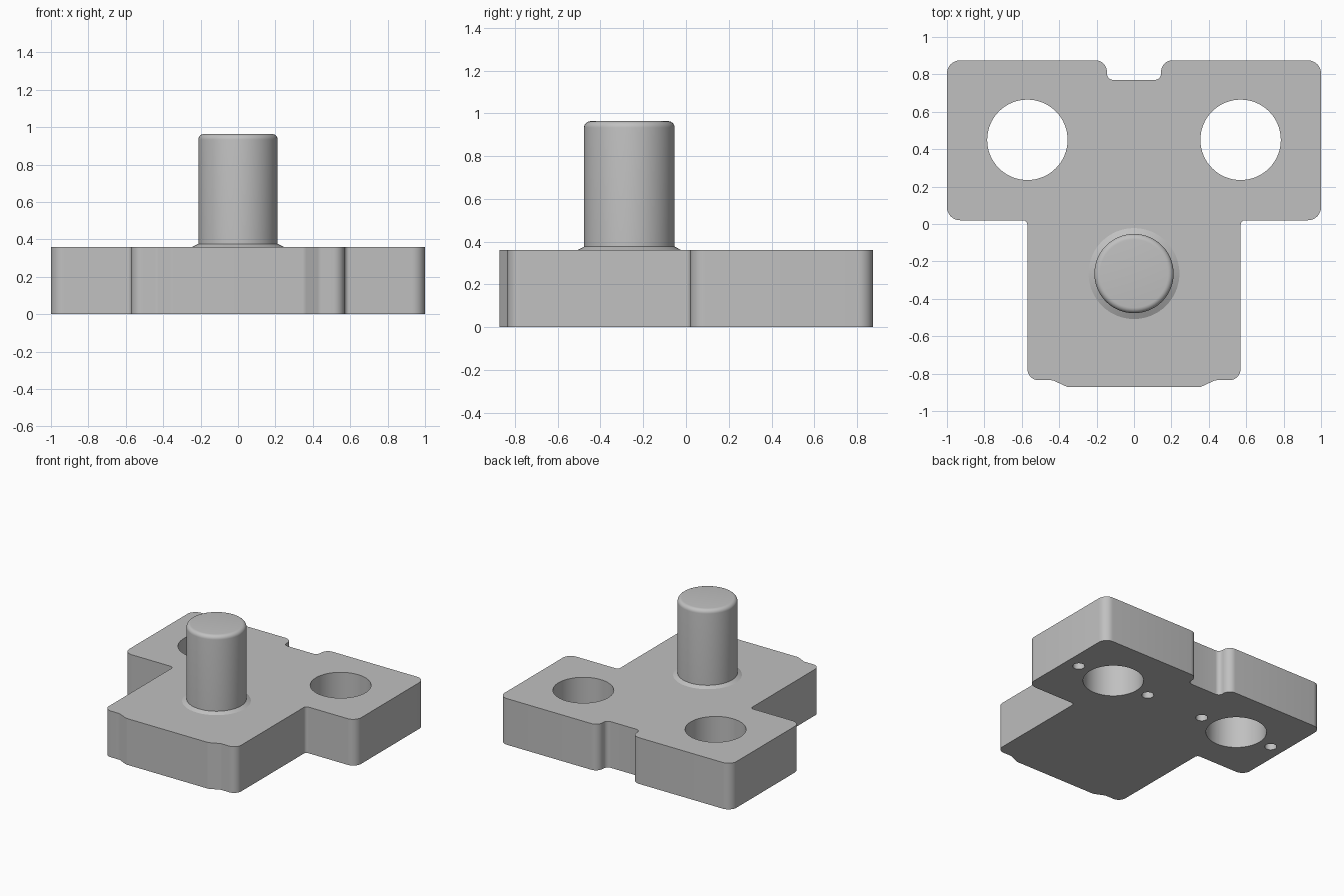
import bpy, bmesh, math
from mathutils import Vector

default = bpy.data.objects.get("Cube")
if default:
    bpy.data.objects.remove(default, do_unlink=True)

PLATE_TOP = 0.36
HOLE_X, HOLE_Y, HOLE_R = 0.57, 0.45, 0.215
PIN_Y = -0.265

# Single grey material
grey = bpy.data.materials.new("plain grey")
grey.use_nodes = True
GREY = (0.53, 0.53, 0.53, 1.0)
grey.diffuse_color = GREY
grey.node_tree.nodes["Principled BSDF"].inputs["Base Color"].default_value = GREY


def new_object(name, bm):
    bmesh.ops.recalc_face_normals(bm, faces=bm.faces)
    mesh = bpy.data.meshes.new(name)
    bm.to_mesh(mesh)
    bm.free()
    mesh.materials.append(grey)
    obj = bpy.data.objects.new(name, mesh)
    bpy.context.collection.objects.link(obj)
    return obj


def activate(obj):
    bpy.ops.object.select_all(action='DESELECT')
    obj.select_set(True)
    bpy.context.view_layer.objects.active = obj


def smooth(obj, angle=30):
    activate(obj)
    bpy.ops.object.shade_smooth_by_angle(angle=math.radians(angle))


def rounded(corners, steps=8):
    """Outline with an arc of the given radius at each (x, y, radius) corner."""
    pts = []
    n = len(corners)
    for i, (x, y, r) in enumerate(corners):
        p = Vector((x, y))
        if r == 0:
            pts.append(p)
            continue
        a = (Vector(corners[i - 1][:2]) - p).normalized()
        b = (Vector(corners[(i + 1) % n][:2]) - p).normalized()
        half = a.angle(b) / 2
        centre = p + (a + b).normalized() * (r / math.sin(half))
        start = p + a * (r / math.tan(half)) - centre
        end = p + b * (r / math.tan(half)) - centre
        sweep = math.atan2(start.x * end.y - start.y * end.x, start.dot(end))
        for k in range(steps + 1):
            t = sweep * k / steps
            c, s = math.cos(t), math.sin(t)
            pts.append(centre + Vector((start.x * c - start.y * s,
                                        start.x * s + start.y * c)))
    return pts


def extrude_outline(name, pts, z0, z1):
    bm = bmesh.new()
    face = bm.faces.new([bm.verts.new((p.x, p.y, z0)) for p in pts])
    top = bmesh.ops.extrude_face_region(bm, geom=[face])["geom"]
    bmesh.ops.translate(bm, vec=(0, 0, z1 - z0),
                        verts=[v for v in top if isinstance(v, bmesh.types.BMVert)])
    return new_object(name, bm)


def lathe(name, profile, x, y, segments=64):
    """Closed solid of revolution from (radius, z) points, bottom to top."""
    bm = bmesh.new()
    rings = [[bm.verts.new((x + r * math.cos(math.tau * k / segments),
                            y + r * math.sin(math.tau * k / segments), z))
              for k in range(segments)] for r, z in profile]
    for lo, hi in zip(rings, rings[1:]):
        for k in range(segments):
            j = (k + 1) % segments
            bm.faces.new((lo[k], lo[j], hi[j], hi[k]))
    bm.faces.new(rings[0])
    bm.faces.new(rings[-1])
    return new_object(name, bm)


# T-shaped plate: right half of the outline, front to back, then mirrored
half = [(0.355, -0.872, 0.05), (0.435, -0.835, 0.05), (0.57, -0.835, 0.06),
        (0.57, 0.02, 0.025), (1.0, 0.02, 0.07), (1.0, 0.875, 0.07),
        (0.145, 0.875, 0.06), (0.145, 0.77, 0.035)]
corners = half + [(-x, y, r) for x, y, r in reversed(half)]
plate = extrude_outline("base_plate", rounded(corners), 0.0, PLATE_TOP)

# Through holes, and a blind dowel hole either side of each on the underside
cutters = []
for side in (-1, 1):
    cx = side * HOLE_X
    cutters.append(lathe("bolt_hole_cutter", [(HOLE_R, -0.1), (HOLE_R, 0.5)], cx, HOLE_Y))
    for dx in (-0.32, 0.32):
        cutters.append(lathe("dowel_hole_cutter", [(0.043, -0.1), (0.043, 0.2)],
                             cx + dx, HOLE_Y, 32))
for cutter in cutters:
    cutter.hide_render = True
    mod = plate.modifiers.new("hole", 'BOOLEAN')
    mod.operation = 'DIFFERENCE'
    mod.solver = 'EXACT'
    mod.object = cutter
activate(plate)
for mod in list(plate.modifiers):
    bpy.ops.object.modifier_apply(modifier=mod.name)
for cutter in cutters:
    bpy.data.objects.remove(cutter, do_unlink=True)
smooth(plate)

# Upright pin with a rounded top edge
PIN_R, PIN_TOP, EDGE = 0.212, 0.963, 0.03
pin_profile = [(PIN_R, 0.30)]
for k in range(7):
    t = math.radians(15 * k)
    pin_profile.append((PIN_R - EDGE + EDGE * math.cos(t),
                        PIN_TOP - EDGE + EDGE * math.sin(t)))
smooth(lathe("pin", pin_profile, 0, PIN_Y))

# Sloped collar where the pin meets the plate
smooth(lathe("pin_collar", [(0.243, PLATE_TOP - 0.02), (0.243, PLATE_TOP),
                            (PIN_R, PLATE_TOP + 0.016)], 0, PIN_Y), 20)
